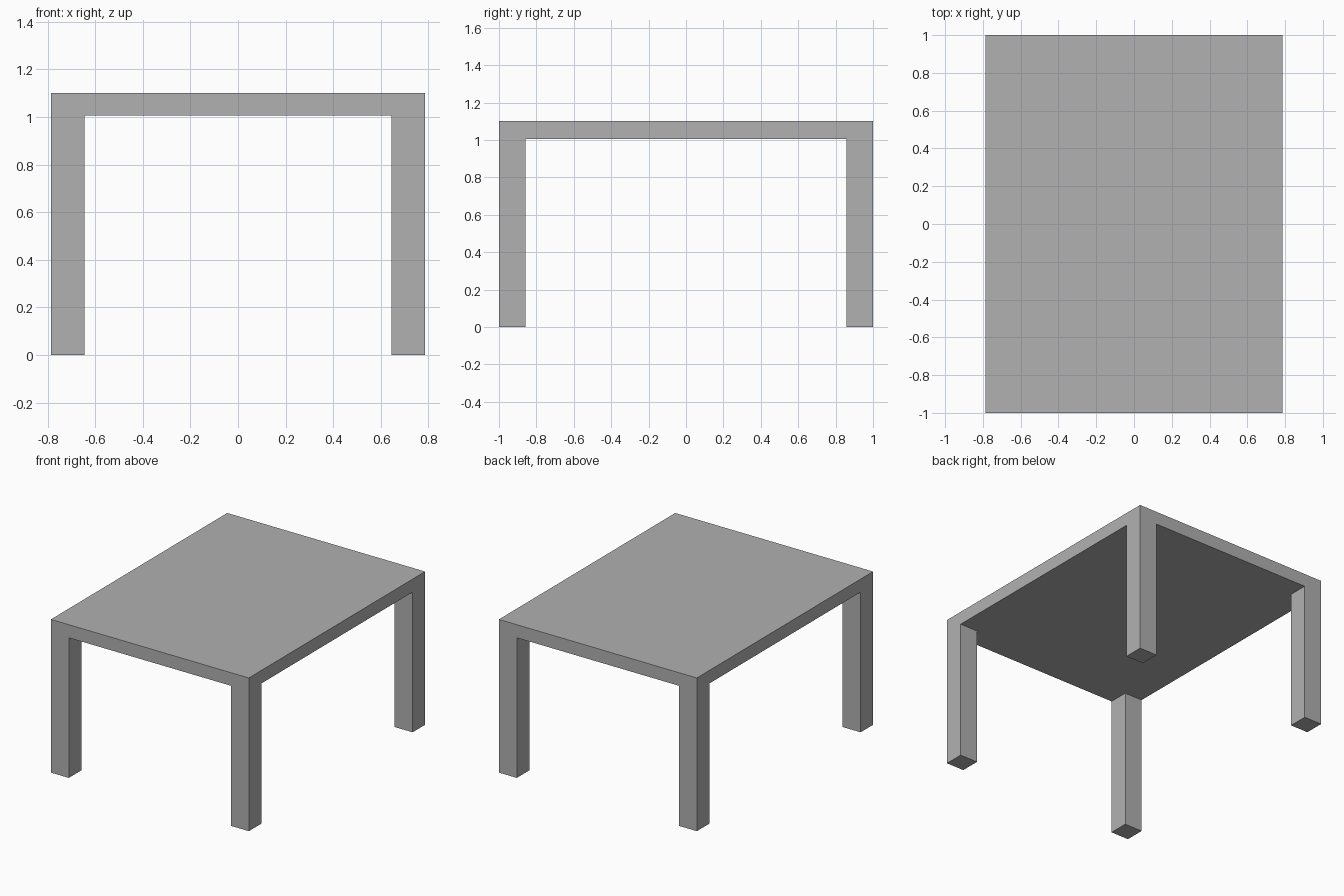
import bpy, bmesh

if "Cube" in bpy.data.objects:
    bpy.data.objects.remove(bpy.data.objects["Cube"])

HALF_X, HALF_Y = 0.786, 1.0    # half footprint
LEG = 0.142                    # leg thickness
UNDER, TOP = 1.006, 1.10       # underside and top heights


def extrude(bm, faces, dz):
    """Pull a set of faces vertically, leaving no inner faces behind."""
    res = bmesh.ops.extrude_face_region(bm, geom=faces)
    verts = [v for v in res["geom"] if isinstance(v, bmesh.types.BMVert)]
    bmesh.ops.translate(bm, verts=verts, vec=(0, 0, dz))


bm = bmesh.new()

# Underside: 3 x 3 panel whose corner cells match the leg section
xs = (-HALF_X, -HALF_X + LEG, HALF_X - LEG, HALF_X)
ys = (-HALF_Y, -HALF_Y + LEG, HALF_Y - LEG, HALF_Y)
grid = [[bm.verts.new((x, y, UNDER)) for y in ys] for x in xs]
corners = []
for i in range(3):
    for j in range(3):
        f = bm.faces.new((grid[i][j], grid[i][j + 1],
                          grid[i + 1][j + 1], grid[i + 1][j]))
        if i != 1 and j != 1:
            corners.append(f)

# Table top: slab sides from the border, then one cap face
border = [e for e in bm.edges if e.is_boundary]
res = bmesh.ops.extrude_edge_only(bm, edges=border)
rim = [v for v in res["geom"] if isinstance(v, bmesh.types.BMVert)]
bmesh.ops.translate(bm, verts=rim, vec=(0, 0, TOP - UNDER))
bmesh.ops.holes_fill(bm, edges=[e for e in bm.edges if e.is_boundary], sides=0)

# Legs: corner cells pulled down to the floor, flush with the slab sides
for f in corners:
    extrude(bm, [f], -UNDER)

bmesh.ops.recalc_face_normals(bm, faces=bm.faces[:])
bmesh.ops.dissolve_limit(bm, angle_limit=0.01, verts=bm.verts[:], edges=bm.edges[:])

mesh = bpy.data.meshes.new("table")
bm.to_mesh(mesh)
bm.free()

# Dark grey finish
grey = bpy.data.materials.new("dark_grey")
grey.diffuse_color = (0.44, 0.44, 0.44, 1)
grey.use_nodes = True
grey.node_tree.nodes["Principled BSDF"].inputs["Base Color"].default_value = grey.diffuse_color
mesh.materials.append(grey)
bpy.context.collection.objects.link(bpy.data.objects.new("table", mesh))
